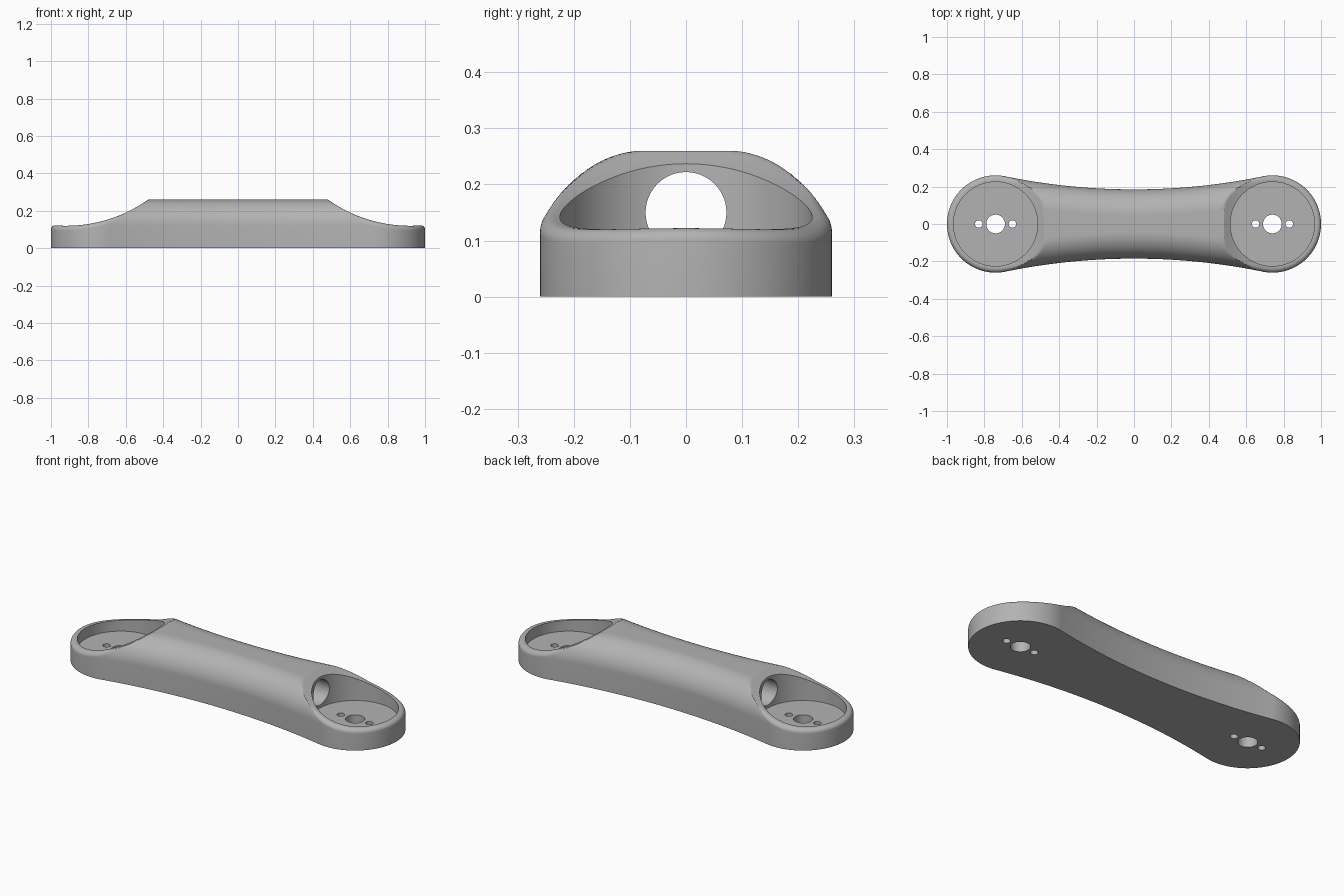
import bpy, bmesh
from math import sin, cos, asin, sqrt, pi
from mathutils import Matrix

if "Cube" in bpy.data.objects:
    bpy.data.objects.remove(bpy.data.objects["Cube"])

END_X, END_R = 0.74, 0.26          # round ends
WAIST, SIDE_R = 0.185, 3.43        # concave sides
TOP, SHOULDER = 0.26, 0.14         # height and large top rounding
SCOOP_X, SCOOP_R, LOW = 0.92, 0.76, 0.12
CREASE, RIM = 0.48, 0.025

grey = bpy.data.materials.new("light grey")
grey.use_nodes = True
grey.diffuse_color = (0.45, 0.45, 0.45, 1)
grey.node_tree.nodes["Principled BSDF"].inputs["Base Color"].default_value = (0.45, 0.45, 0.45, 1)


def span(a, b, n):
    return [a + (b - a) * i / n for i in range(n)]


def make_object(name, bm):
    mesh = bpy.data.meshes.new(name)
    bmesh.ops.recalc_face_normals(bm, faces=bm.faces)
    bm.to_mesh(mesh)
    bm.free()
    mesh.materials.append(grey)
    ob = bpy.data.objects.new(name, mesh)
    bpy.context.collection.objects.link(ob)
    return ob


def height(x, d):
    """Top surface at length x and distance d in from the outline."""
    crown = TOP - SHOULDER + sqrt(max(0, SHOULDER**2 - (SHOULDER - d)**2))
    if abs(x) < CREASE - 0.0005:
        return crown
    scoop = LOW + SCOOP_R - sqrt(SCOOP_R**2 - (abs(x) - SCOOP_X)**2)
    inset = max(0, RIM - d)
    return min(crown, scoop - RIM + sqrt(RIM**2 - inset**2))


# Outline quarter: (centre, radius, radius change per inset, direction)
t_end = asin(END_X / (SIDE_R + END_R))
t_crease = asin(CREASE / (SIDE_R + SHOULDER))


def quarter(d):
    pts = []
    for a in span(0, pi / 2 + t_end, 72):
        pts.append((END_X + (END_R - d) * cos(a), (END_R - d) * sin(a)))
    for t in span(t_end, t_crease, 30) + span(t_crease, 0, 24):
        r = SIDE_R + d
        pts.append((r * sin(t), WAIST + SIDE_R - r * cos(t)))
    return pts


def outline(d):
    q = quarter(d)
    upper = q + [(0, WAIST - d)] + [(-x, y) for x, y in reversed(q)]
    return upper + [(x, -y) for x, y in reversed(upper[1:-1])]


# Body: walls, rounded shoulders, then a top strip joining both sides
bm = bmesh.new()
rings = [[bm.verts.new((x, y, 0)) for x, y in outline(0)]]
STEPS = 26
for k in range(STEPS + 1):
    d = SHOULDER * (1 - cos(k * pi / 2 / STEPS))
    rings.append([bm.verts.new((x, y, height(x, d))) for x, y in outline(d)])
n = len(rings[0])
for lo, hi in zip(rings, rings[1:]):
    for i in range(n):
        j = (i + 1) % n
        bm.faces.new((lo[i], lo[j], hi[j], hi[i]))
bm.faces.new(rings[0])
top = rings[-1]
bm.faces.new((top[0], top[1], top[-1]))
for i in range(1, n // 2 - 1):
    bm.faces.new((top[i], top[i + 1], top[n - i - 1], top[n - i]))
bm.faces.new((top[n // 2 - 1], top[n // 2], top[n // 2 + 1]))
body = make_object("link_arm_body", bm)


def cut_cylinder(name, r, depth, place, sides=64):
    bm = bmesh.new()
    bmesh.ops.create_cone(bm, cap_ends=True, segments=sides, radius1=r, radius2=r,
                          depth=depth, matrix=place)
    cutter = make_object(name, bm)
    mod = body.modifiers.new(name, 'BOOLEAN')
    mod.operation, mod.solver, mod.object = 'DIFFERENCE', 'EXACT', cutter
    bpy.ops.object.modifier_apply(modifier=name)
    bpy.data.objects.remove(cutter)


bpy.context.view_layer.objects.active = body
body.select_set(True)

# Round pockets with a pivot hole and two small pin holes in each floor
for side in (-1, 1):
    x = side * END_X
    cut_cylinder("pocket", 0.225, 0.4, Matrix.Translation((x, 0, 0.26)), 128)
    cut_cylinder("pivot_hole", 0.05, 0.4, Matrix.Translation((x, 0, 0)))
    for pin in (-0.09, 0.09):
        cut_cylinder("pin_hole", 0.02, 0.4, Matrix.Translation((x + pin, 0, 0)), 32)

# Tunnel running lengthwise between the pockets
cut_cylinder("tunnel", 0.072, 1.2,
             Matrix.Translation((0, 0, 0.15)) @ Matrix.Rotation(pi / 2, 4, 'Y'))

bpy.ops.object.shade_smooth_by_angle(angle=0.45)
